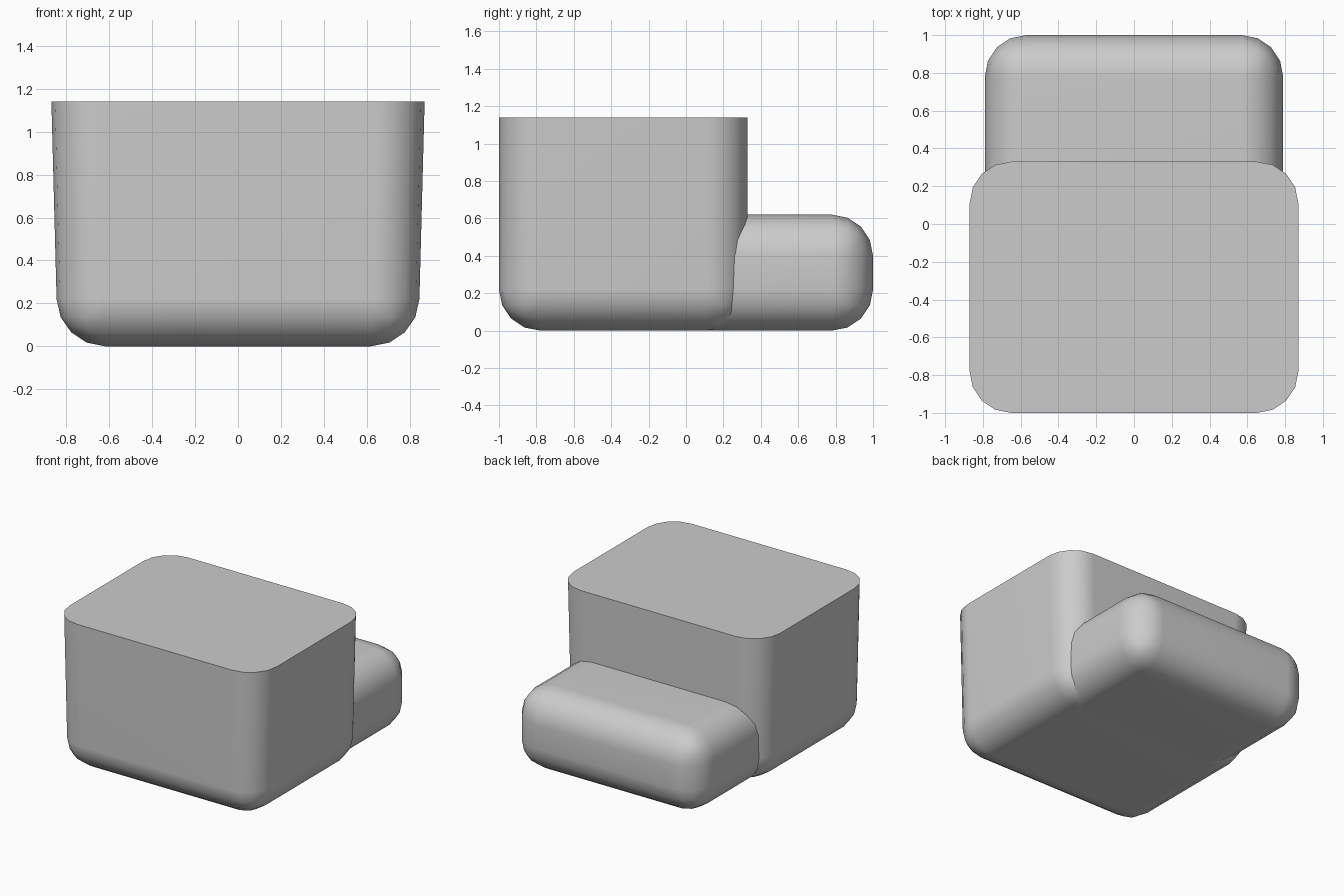
import bpy
import bmesh
from mathutils import Vector

cube = bpy.data.objects.get("Cube")
if cube:
    bpy.data.objects.remove(cube, do_unlink=True)

GREY = (0.6, 0.6, 0.6, 1.0)
RADIUS = 0.22

material = bpy.data.materials.new("plain_grey")
material.use_nodes = True
material.diffuse_color = GREY
material.node_tree.nodes["Principled BSDF"].inputs["Base Color"].default_value = GREY


def rounded_block(name, low, high, top_scale=1.0, round_top=True):
    """Box between two corners, with rounded edges and an optional sideways flare."""
    low, high = Vector(low), Vector(high)
    bm = bmesh.new()
    bmesh.ops.create_cube(bm, size=1.0)
    for v in bm.verts:
        is_top = v.co.z > 0
        v.co = Vector(low[i] + (v.co[i] + 0.5) * (high[i] - low[i]) for i in range(3))
        if is_top:
            v.co.x *= top_scale
    edges = [e for e in bm.edges
             if round_top or any(v.co.z < high.z - 0.01 for v in e.verts)]
    bmesh.ops.bevel(bm, geom=edges, offset=RADIUS, segments=4, profile=0.5,
                    affect='EDGES', clamp_overlap=True)
    bmesh.ops.recalc_face_normals(bm, faces=bm.faces[:])
    mesh = bpy.data.meshes.new(name)
    bm.to_mesh(mesh)
    bm.free()
    mesh.materials.append(material)
    obj = bpy.data.objects.new(name, mesh)
    bpy.context.collection.objects.link(obj)

    # Smooth rounding with flat-looking panels and a crisp top rim
    bpy.ops.object.select_all(action='DESELECT')
    obj.select_set(True)
    bpy.context.view_layer.objects.active = obj
    bpy.ops.object.shade_smooth_by_angle(angle=0.7)
    weighted = obj.modifiers.new("flat_panels", 'WEIGHTED_NORMAL')
    weighted.keep_sharp = True
    return obj


# Tall main body, slightly wider at its flat top
rounded_block("main_body", (-0.84, -1.0, 0.0), (0.84, 0.33, 1.14),
              top_scale=0.87 / 0.84, round_top=False)

# Low pillow-shaped block behind it, sunk into the body
rounded_block("rear_block", (-0.79, -0.3, 0.0), (0.79, 1.0, 0.62))
